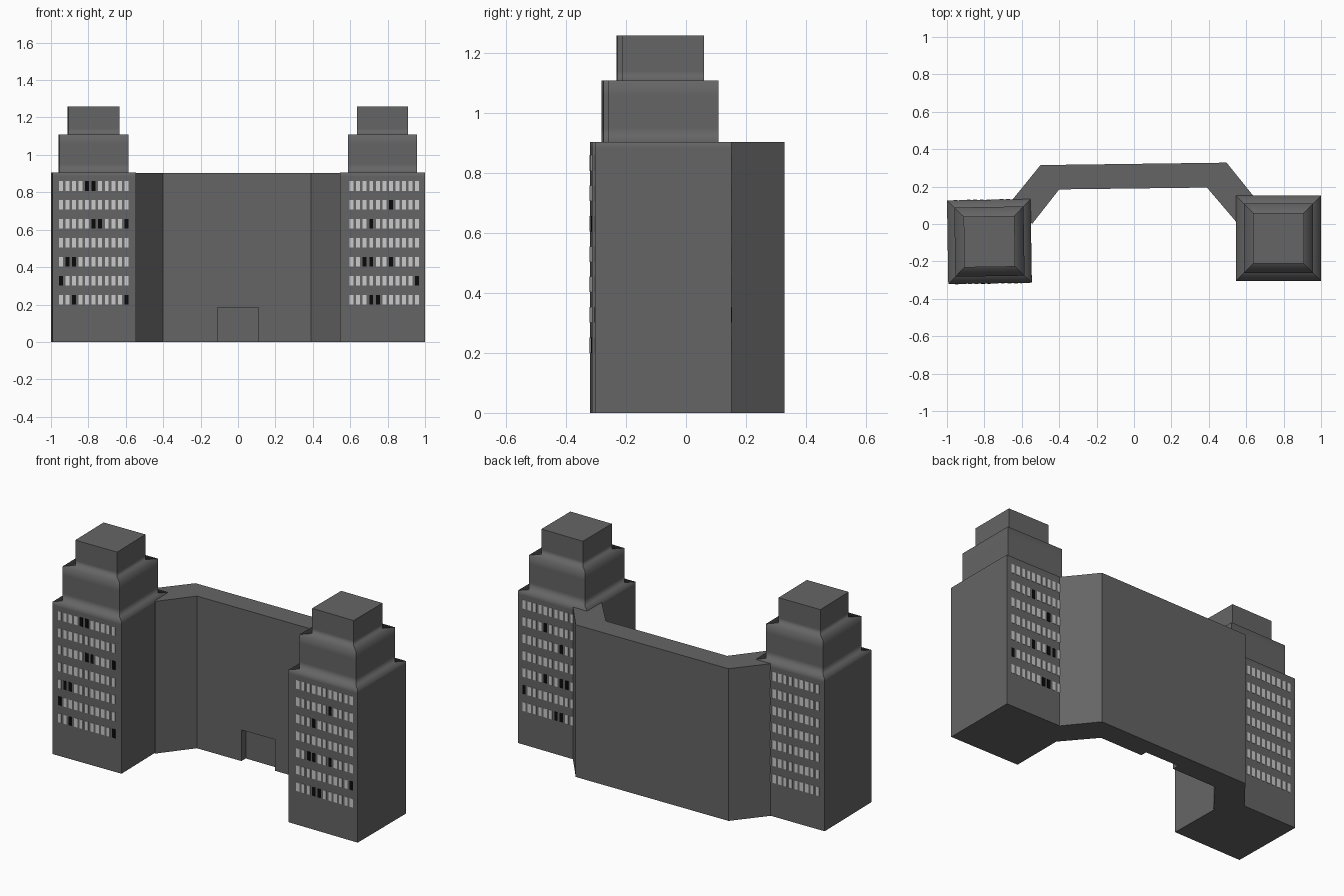
import bpy, bmesh, math
from mathutils import Vector

cube = bpy.data.objects.get("Cube")
if cube:
    bpy.data.objects.remove(cube, do_unlink=True)


def material(name, value):
    m = bpy.data.materials.new(name)
    m.use_nodes = True
    color = (value, value, value, 1)
    m.diffuse_color = color
    bsdf = m.node_tree.nodes["Principled BSDF"]
    bsdf.inputs["Base Color"].default_value = color
    bsdf.inputs["Roughness"].default_value = 0.9
    return m


STONE = material("grey stone", 0.13)
LIT = material("pale window", 0.6)
DARK = material("dark window", 0.003)


def finish(name, bm, mats, place=(0, 0, 0), turn=0):
    mesh = bpy.data.meshes.new(name)
    bm.to_mesh(mesh)
    bm.free()
    for m in mats:
        mesh.materials.append(m)
    ob = bpy.data.objects.new(name, mesh)
    ob.location = place
    ob.rotation_euler.z = turn
    bpy.context.collection.objects.link(ob)
    return ob


def tower(name, place, turn, half):
    # Stepped tower: square rings stacked from the ground to the roof
    bm = bmesh.new()
    rings = []
    profile = [(half, 0), (half, 0.885), (half, 0.905), (0.185, 0.905), (0.185, 0.95),
               (0.185, 1.06), (0.185, 1.11), (0.136, 1.11), (0.136, 1.14), (0.136, 1.26)]
    for r, z in profile:
        rings.append([bm.verts.new((sx * r, sy * r, z))
                      for sx, sy in ((-1, -1), (1, -1), (1, 1), (-1, 1))])
    for low, high in zip(rings, rings[1:]):
        for i in range(4):
            j = (i + 1) % 4
            bm.faces.new((low[i], low[j], high[j], high[i])).smooth = True
            bm.edges.get((low[i], high[i])).smooth = False
    bm.faces.new(rings[0][::-1])
    bm.faces.new(rings[-1])
    for ring in (rings[0], rings[-1]):
        for i in range(4):
            bm.edges.get((ring[i], ring[(i + 1) % 4])).smooth = False
    for e in bm.edges:
        e.smooth = e.smooth and len(e.link_faces) == 2
    bmesh.ops.recalc_face_normals(bm, faces=bm.faces)
    finish(name, bm, [STONE], place, turn)


def windows(name, place, turn, half, side, first_x, dark):
    # Grid of thin window panes on the front (side -1) or back (side 1)
    bm = bmesh.new()
    for row in range(7):
        for col in range(11):
            x, z = first_x + 0.0351 * col, 0.834 - 0.1013 * row
            made = bmesh.ops.create_cube(bm, size=1)["verts"]
            bmesh.ops.scale(bm, vec=(0.021, 0.004, 0.052), verts=made)
            bmesh.ops.translate(bm, vec=(x, side * half, z), verts=made)
            for f in {f for v in made for f in v.link_faces}:
                f.material_index = int(col in dark.get(row, ()))
    finish(name, bm, [LIT, DARK], place, turn)


# Towers and their windows; dark panes are listed as row: columns
right_dark = {0: (4, 5), 2: (5, 6, 10), 4: (1, 2), 5: (0,), 6: (2, 10)}
left_dark = {1: (6,), 2: (3,), 4: (2, 3, 6), 5: (10,), 6: (3, 4)}
for label, place, turn, half, first_x, front, back in (
        ("right", (-0.773, -0.094, 0), math.radians(0.9), 0.2235, -0.178, right_dark, {}),
        ("left", (0.772, -0.076, 0), 0, 0.2275, -0.165, left_dark, left_dark)):
    tower(label + "_tower", place, turn, half)
    windows(label + "_front_windows", place, turn, half, -1, first_x, front)
    windows(label + "_back_windows", place, turn, half, 1, first_x, back)

# Connecting wall extruded from its plan
plan = [(-0.545, 0.0), (-0.4, 0.185), (0.39, 0.195), (0.545, 0.013),
        (0.64, 0.148), (0.495, 0.328), (-0.5, 0.315), (-0.65, 0.13)]
bm = bmesh.new()
base = bm.faces.new([bm.verts.new((x, y, 0)) for x, y in plan])
top = bmesh.ops.extrude_face_region(bm, geom=[base])["geom"]
bmesh.ops.translate(bm, vec=(0, 0, 0.904),
                    verts=[g for g in top if isinstance(g, bmesh.types.BMVert)])
bmesh.ops.recalc_face_normals(bm, faces=bm.faces)
wall = finish("connecting_wall", bm, [STONE])

# Doorway recess cut into the wall
bm = bmesh.new()
bmesh.ops.create_cube(bm, size=1)
bmesh.ops.scale(bm, vec=(0.22, 0.14, 0.37), verts=bm.verts)
cutter = finish("doorway_cutter", bm, [STONE], (0, 0.16, 0))
cutter.hide_render = True
cut = wall.modifiers.new("doorway", "BOOLEAN")
cut.operation = "DIFFERENCE"
cut.object = cutter
bpy.context.view_layer.objects.active = wall
bpy.ops.object.modifier_apply(modifier=cut.name)
bpy.data.objects.remove(cutter, do_unlink=True)
